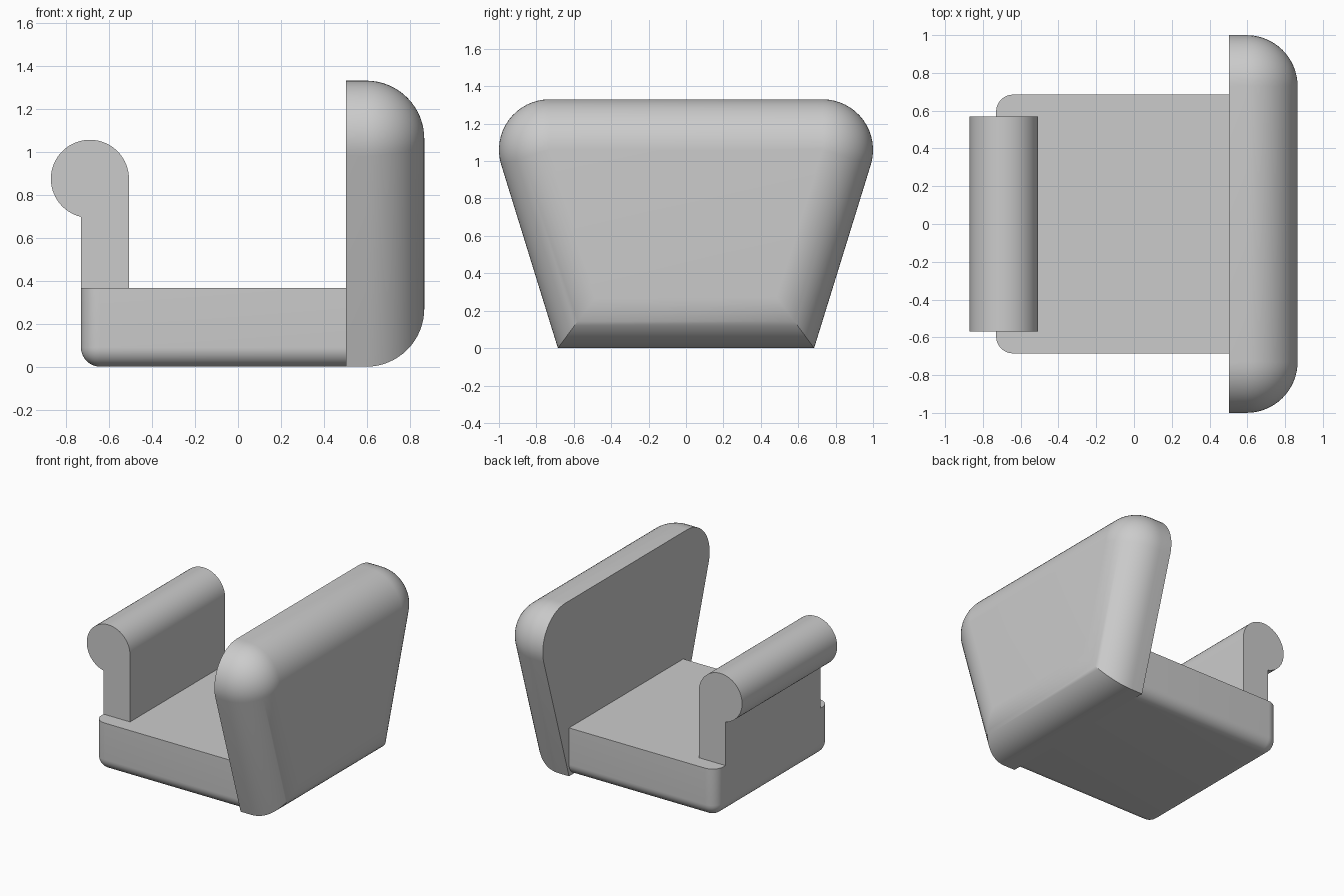
import bpy, bmesh, math

cube = bpy.data.objects.get("Cube")
if cube:
    bpy.data.objects.remove(cube)

GREY = (0.6, 0.6, 0.6, 1)
mat = bpy.data.materials.new("plain grey")
mat.use_nodes = True
mat.diffuse_color = GREY
mat.node_tree.nodes["Principled BSDF"].inputs["Base Color"].default_value = GREY


def finish(name, bm):
    """Turn a bmesh into a smooth-shaded object with sharp edges kept."""
    bmesh.ops.remove_doubles(bm, verts=bm.verts, dist=0.0005)
    bmesh.ops.recalc_face_normals(bm, faces=bm.faces)
    mesh = bpy.data.meshes.new(name)
    bm.to_mesh(mesh)
    bm.free()
    mesh.materials.append(mat)
    obj = bpy.data.objects.new(name, mesh)
    bpy.context.collection.objects.link(obj)
    bpy.ops.object.select_all(action='DESELECT')
    obj.select_set(True)
    bpy.context.view_layer.objects.active = obj
    bpy.ops.object.shade_smooth_by_angle(angle=math.radians(30))
    return obj


def loft(name, rings):
    """Skin a list of closed rings and cap both ends."""
    bm = bmesh.new()
    loops = [[bm.verts.new(p) for p in ring] for ring in rings]
    n = len(loops[0])
    for a, b in zip(loops, loops[1:]):
        for i in range(n):
            j = (i + 1) % n
            bm.faces.new((a[i], a[j], b[j], b[i]))
    bm.faces.new(loops[0])
    bm.faces.new(loops[-1])
    return finish(name, bm)


# Base slab: rounded along the bottom and at the two outer upright corners
X_OUT, X_IN, HALF, TOP, FILLET = -0.73, 0.502, 0.685, 0.367, 0.09
bm = bmesh.new()
bmesh.ops.create_cube(bm, size=1)
for v in bm.verts:
    v.co.x = X_OUT if v.co.x < 0 else X_IN
    v.co.y *= 2 * HALF
    v.co.z = TOP if v.co.z > 0 else 0


def is_rounded(edge):
    a, b = (v.co for v in edge.verts)
    low = a.z == 0 and b.z == 0
    outer = a.x < 0 and b.x < 0
    inner = a.x > 0 and b.x > 0
    upright = a.z != b.z
    return (low and not inner) or (outer and upright)


bmesh.ops.bevel(bm, geom=[e for e in bm.edges if is_rounded(e)], offset=FILLET,
                segments=10, profile=0.5, affect='EDGES')
finish("base_slab", bm)

# Post with a round roll on top, one profile extruded along y
CX, CZ, R, LENGTH = -0.6885, 0.8735, 0.1815, 0.57
start = math.acos((X_OUT - CX) / R)
profile = [(X_OUT, TOP), (CX + R, TOP)]
sweep = 2 * math.pi - start
for i in range(49):
    t = sweep * i / 48
    profile.append((CX + R * math.cos(t), CZ + R * math.sin(t)))
loft("rolled_post", [[(x, y, z) for x, z in profile] for y in (-LENGTH, LENGTH)])

# Flared panel: round top corners, sharp bottom corners, rounded outer rim
RAD, X_BACK, X_FACE, HEIGHT = 0.27, 0.502, 0.866, 1.33
cy, cz = 1 - RAD, HEIGHT - RAD
dy, dz = HALF - cy, -cz
tilt = math.atan2(dz, dy) + math.acos(RAD / math.hypot(dy, dz))


def panel_ring(x, inset):
    """Panel outline at x, shrunk by an inset."""
    r = RAD - inset
    low_y = (HALF * math.cos(tilt) - inset * (1 + math.sin(tilt))) / math.cos(tilt)
    right = [(low_y, inset)]
    for i in range(17):
        t = tilt + (math.pi / 2 - tilt) * i / 16
        right.append((cy + r * math.cos(t), cz + r * math.sin(t)))
    left = [(-y, z) for y, z in reversed(right)]
    return [(x, y, z) for y, z in right + left]


rings = [panel_ring(X_BACK, 0)]
for i in range(17):
    t = math.pi / 2 * i / 16
    rings.append(panel_ring(X_FACE - RAD + RAD * math.sin(t), RAD * (1 - math.cos(t))))
loft("flared_panel", rings)
